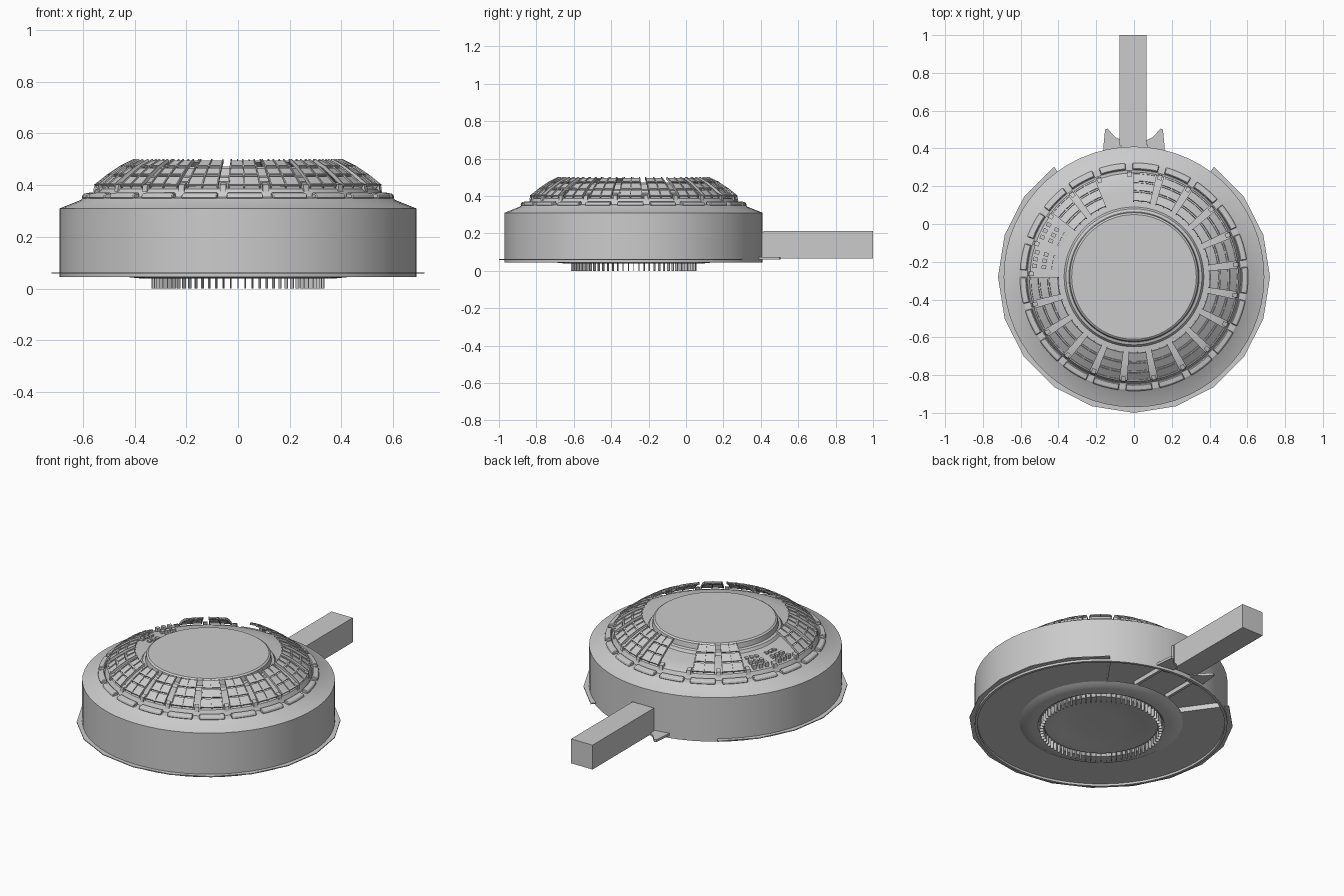
import bpy, bmesh
from math import sin, cos, radians

if "Cube" in bpy.data.objects:
    bpy.data.objects.remove(bpy.data.objects["Cube"])

CY = -0.28  # centre of the round body


def pt(r, z, deg):
    a = radians(deg)  # compass angle, 0 points to the handle (+y)
    return (r * sin(a), CY + r * cos(a), z)


def finish(name, bm, smooth=False, bevel=0):
    bmesh.ops.recalc_face_normals(bm, faces=bm.faces)
    me = bpy.data.meshes.new(name)
    bm.to_mesh(me)
    bm.free()
    ob = bpy.data.objects.new(name, me)
    bpy.context.collection.objects.link(ob)
    if bevel:
        m = ob.modifiers.new("bevel", 'BEVEL')
        m.width, m.segments = bevel, 1
    if smooth:
        bpy.ops.object.select_all(action='DESELECT')
        bpy.context.view_layer.objects.active = ob
        ob.select_set(True)
        bpy.ops.object.shade_smooth_by_angle(angle=radians(25))
    return ob


def sweep(bm, prof, a0=0, a1=360, n=64, solid=False):
    """Sweep a (radius, z) profile between two angles; solid closes and caps it."""
    full = a1 - a0 >= 360
    cols = [[bm.verts.new(pt(r, z, a0 + (a1 - a0) * i / n)) for r, z in prof]
            for i in range(n if full else n + 1)]
    k = len(prof)
    for i in range(n):
        a, b = cols[i], cols[(i + 1) % len(cols)]
        for j in range(k if solid else k - 1):
            bm.faces.new((a[j], b[j], b[(j + 1) % k], a[(j + 1) % k]))
    if solid and not full:
        bm.faces.new(cols[0])
        bm.faces.new(cols[-1])
    return cols


def box(bm, x0, x1, y0, y1, z0, z1):
    vs = bmesh.ops.create_cube(bm, size=1)["verts"]
    for v in vs:
        v.co = (x0 + (v.co.x + .5) * (x1 - x0), y0 + (v.co.y + .5) * (y1 - y0),
                z0 + (v.co.z + .5) * (z1 - z0))


# main drum wall, shoulder and sunken deck up to the central disc
bm = bmesh.new()
cols = sweep(bm, [(.675, .06), (.675, .045), (.69, .045), (.69, .31), (.61, .342), (.60, .35),
                  (.565, .355), (.55, .385), (.53, .395), (.45, .405), (.37, .415), (.36, .43),
                  (.345, .435), (.34, .465), (.33, .472)], n=60)
bm.faces.new([c[-1] for c in cols])
finish("round_body", bm, True)

# thin faceted bottom plate, open in a wedge at the back
bm = bmesh.new()
sweep(bm, [(.44, .058), (.72, .058), (.72, .063), (.44, .063)], 36, 324, 16, True)
finish("base_plate", bm)

# raised plate and ribs inside the back wedge
bm = bmesh.new()
sweep(bm, [(.40, .085), (.685, .085), (.685, .09), (.40, .09)], -36, 36, 12, True)
for s in (-1, 1):
    sweep(bm, [(.42, .055), (.69, .055), (.69, .09), (.42, .09)], s * 36 - .6, s * 36 + .6, 1, True)
    box(bm, s * .11 - .008, s * .11 + .008, .14, .39, .06, .09)
finish("back_recess", bm)

# stepped hub on the underside with a dished centre
bm = bmesh.new()
cols = sweep(bm, [(.40, .088), (.45, .06), (.42, .044), (.38, .04), (.345, .04), (.335, .055),
                  (.32, .055), (.31, .04), (.27, .04), (.22, .052), (.12, .056)], n=48)
bm.faces.new([c[-1] for c in cols])
finish("underside_hub", bm, True)

# ring of thin teeth it stands on
bm = bmesh.new()
for i in range(72):
    a = i * 5
    sweep(bm, [(.315, 0), (.335, 0), (.335, .05), (.315, .05)], a - .3, a + .3, 1, True)
finish("foot_teeth", bm)

# ring of blocks around the shoulder
N = 21
STEP = 360 / N
bm = bmesh.new()
for i in range(N):
    a = 6 + i * STEP
    sweep(bm, [(.565, .348), (.605, .348), (.60, .366), (.57, .372)], a - 6.8, a + 6.8, 4, True)
finish("shoulder_blocks", bm, bevel=.004)

# curved louvre panels rising inwards around the disc
arc = [(.553, .398), (.505, .436), (.455, .470), (.40, .498)]
tiles, frames = bmesh.new(), bmesh.new()
for i in range(N):
    a = 6 + i * STEP
    if i in (N - 1,):
        continue
    sparse = i in (16, 17)
    for j in range(3):
        (r0, z0), (r1, z1) = arc[j], arc[j + 1]
        r0, r1, z0, z1 = r0 - .004, r1 + .004, z0 + .003, z1 - .003
        if sparse:  # low studs where panels are missing
            for k in (-4, 0, 4):
                rm = (r0 + r1) / 2
                sweep(tiles, [(rm - .012, .39), (rm + .012, .39), (rm + .012, .415), (rm - .012, .415)],
                      a + k - 1.2, a + k + 1.2, 1, True)
            continue
        for s in (-1, 1):  # two thin tiles side by side
            sweep(tiles, [(r0, z0), (r1, z1), (r1 - .003, z1 - .005), (r0 - .003, z0 - .005)],
                  a + s * 3.2 - 2.9, a + s * 3.2 + 2.9, 2, True)
        # cross rail
        sweep(frames, [(r0 + .003, z0 - .004), (r0 + .006, z0 + .002), (r0 - .002, z0 + .006),
                       (r0 - .005, z0)], a - 6.3, a + 6.3, 4, True)
    if not sparse:
        for k in (-6.3, 0, 6.3):  # radial ribs
            prof = [(r + .003, z + .004) for r, z in arc] + [(r - .004, z - .008) for r, z in arc[::-1]]
            sweep(frames, prof, a + k - .3, a + k + .3, 1, True)
finish("louvre_tiles", tiles)
finish("louvre_frames", frames)

# short posts carrying the panels from the deck
bm = bmesh.new()
for i in range(N):
    a = 6 + (i + .5) * STEP
    sweep(bm, [(.535, .385), (.56, .375), (.555, .402), (.53, .41)], a - 1.2, a + 1.2, 1, True)
finish("panel_posts", bm)

# handle bar and its socket
bm = bmesh.new()
box(bm, -.077, .065, .415, 1.0, .065, .212)
finish("handle_bar", bm)
bm = bmesh.new()
box(bm, -.07, .072, .36, .42, .07, .208)
finish("handle_socket", bm)

# flared plates either side of the handle root
bm = bmesh.new()
for s in (-1, 1):
    out = [(.06, .36), (.165, .36), (.16, .43), (.153, .50), (.14, .505), (.10, .46), (.06, .44)]
    f = bm.faces.new([bm.verts.new((s * x, y, .06)) for x, y in out])
    g = bmesh.ops.extrude_face_region(bm, geom=[f])["geom"]
    for v in g:
        if isinstance(v, bmesh.types.BMVert):
            v.co.z += .014
finish("handle_flares", bm)
